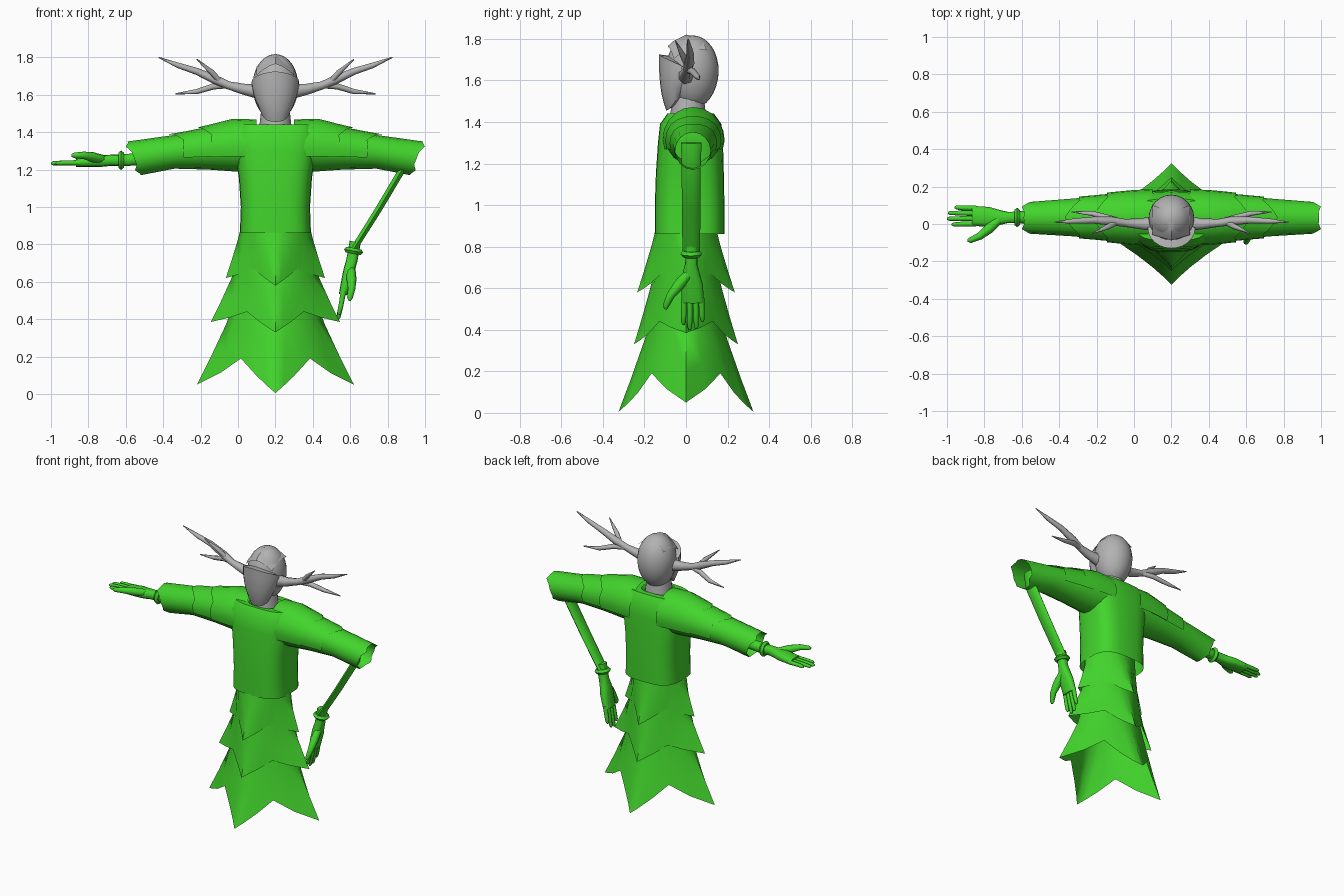
import bpy
import bmesh
import math
from mathutils import Vector, Matrix

if "Cube" in bpy.data.objects:
    bpy.data.objects.remove(bpy.data.objects["Cube"])

CX = 0.2  # body axis


def material(name, rgb):
    m = bpy.data.materials.new(name)
    m.use_nodes = True
    m.diffuse_color = (*rgb, 1)
    m.node_tree.nodes["Principled BSDF"].inputs["Base Color"].default_value = (*rgb, 1)
    return m


GREEN = material("leaf green", (0.055, 0.66, 0.025))
GREY = material("pale grey", (0.45, 0.45, 0.45))


def finish(name, bm, mat, angle=40):
    bmesh.ops.remove_doubles(bm, verts=bm.verts, dist=0.0005)
    bmesh.ops.recalc_face_normals(bm, faces=bm.faces)
    me = bpy.data.meshes.new(name)
    bm.to_mesh(me)
    bm.free()
    ob = bpy.data.objects.new(name, me)
    bpy.context.collection.objects.link(ob)
    me.materials.append(mat)
    bpy.ops.object.select_all(action="DESELECT")
    bpy.context.view_layer.objects.active = ob
    ob.select_set(True)
    bpy.ops.object.shade_smooth_by_angle(angle=math.radians(angle))
    return ob


def loft(bm, rings, closed=True, caps=False):
    rows = [[bm.verts.new(p) for p in r] for r in rings]
    n = len(rows[0])
    for a, b in zip(rows, rows[1:]):
        for i in range(n if closed else n - 1):
            j = (i + 1) % n
            bm.faces.new((a[i], a[j], b[j], b[i]))
    if caps:
        bm.faces.new(rows[0])
        bm.faces.new(rows[-1])


def tube(bm, points, radii, sides=8, side_axis=(0, 1, 0), flat=1.0):
    """Round tube along points; flat squashes it across the side axis."""
    pts = [Vector(p) for p in points]
    rings = []
    for i, p in enumerate(pts):
        d = (pts[min(i + 1, len(pts) - 1)] - pts[max(i - 1, 0)]).normalized()
        v = d.cross(Vector(side_axis)).normalized()
        u = v.cross(d)
        rings.append([p + radii[i] * (u * math.cos(t) + v * flat * math.sin(t))
                      for t in (math.tau * k / sides for k in range(sides))])
    loft(bm, rings, caps=True)


def squircle(t, rx, ry, power):
    c, s = math.cos(t), math.sin(t)
    return (rx * math.copysign(abs(c) ** power, c), ry * math.copysign(abs(s) ** power, s))


# Skirt tiers: pointed hems with a leaf tip on each of the four sides
HEM = [(1, 0, 0), (0.70, 0.28, 0.45), (0.44, 0.51, 1), (0.24, 0.71, 0.5), (0.1, 0.87, 0.2)]


def skirt(name, ztop, top, side_tip, front_tip, zside, zfront, valley):
    quad = []
    for i, (fx, fy, rise) in enumerate(HEM):
        zt = zside if i < 2 else zfront
        quad.append((fx * side_tip, fy * front_tip, zt + (valley - zt) * rise))
    quad.append((0, front_tip, zfront))
    half = quad + [(-x, y, z) for x, y, z in quad[-2::-1]]
    hem = half + [(x, -y, z) for x, y, z in half[-2:0:-1]]
    n = len(hem)
    rings = []
    for f in (0, 0.35, 0.7, 1):
        ring = []
        for k, (hx, hy, hz) in enumerate(hem):
            tx, ty = squircle(math.tau * k / n, *top, 1)
            w = f ** 1.15
            ring.append((CX + tx + (hx - tx) * w, ty + (hy - ty) * w, ztop + (hz - ztop) * f))
        rings.append(ring)
    bm = bmesh.new()
    loft(bm, rings)
    finish(name, bm, GREEN, 60)


skirt("skirt_upper", 0.93, (0.175, 0.135), 0.265, 0.235, 0.62, 0.58, 0.67)
skirt("skirt_middle", 0.74, (0.19, 0.14), 0.345, 0.25, 0.385, 0.33, 0.44)
skirt("skirt_lower", 0.54, (0.2, 0.145), 0.42, 0.325, 0.05, 0.005, 0.19)

# Tunic: half width, front, back at each height
bm = bmesh.new()
rings = []
for z, w, front, back in [(0.86, 0.19, -0.15, 0.185), (1.0, 0.185, -0.15, 0.185),
                          (1.15, 0.195, -0.145, 0.182), (1.3, 0.215, -0.135, 0.178),
                          (1.39, 0.225, -0.125, 0.17), (1.44, 0.2, -0.09, 0.135),
                          (1.44, 0.1, -0.07, 0.1), (1.41, 0.08, -0.06, 0.08)]:
    ring = []
    for k in range(28):
        x, y = squircle(math.tau * k / 28, w, (back - front) / 2, 0.65)
        ring.append((CX + x, y + (back + front) / 2, z))
    rings.append(ring)
loft(bm, rings)
finish("tunic", bm, GREEN, 45)

# Sleeve outline: distance out, bottom, top, front, back
ARM = [(0.1, 1.19, 1.44, -0.1, 0.17), (0.22, 1.19, 1.45, -0.095, 0.165),
       (0.36, 1.2, 1.42, -0.08, 0.15), (0.54, 1.205, 1.385, -0.065, 0.135),
       (0.79, 1.17, 1.35, -0.052, 0.118)]


def arm_at(u):
    for a, b in zip(ARM, ARM[1:]):
        if u <= b[0]:
            f = (u - a[0]) / (b[0] - a[0])
            return [p + (q - p) * f for p, q in zip(a[1:], b[1:])]
    return ARM[-1][1:]


def arm_point(side, u, t, grow=0.0, shift=0.0):
    lo, hi, fr, bk = arm_at(u)
    return (CX + side * (u + shift), (fr + bk) / 2 + ((bk - fr) / 2 + grow) * math.cos(t),
            (lo + hi) / 2 + ((hi - lo) / 2 + grow) * math.sin(t))


def sleeve(name, side):
    bm = bmesh.new()
    rings = []
    for u in (0.1, 0.22, 0.36, 0.54, 0.79):
        slant = 0.035 if u > 0.7 else 0
        rings.append([arm_point(side, u, math.tau * k / 16, 0,
                                slant * (math.sin(math.tau * k / 16) - 1)
                                + (0.02 * (k % 4 == 2) if slant else 0)) for k in range(16)])
    loft(bm, rings)
    finish(name, bm, GREEN, 50)


def shoulder_leaf(name, side, start, end, point, grow, lift):
    """Half shell over the arm with a jagged outer edge."""
    bm = bmesh.new()
    n = 12
    rings = []
    for f in (0, 0.4, 0.75, 1):
        ring = []
        for k in range(n + 1):
            t = -0.35 + (math.pi + 0.7) * k / n
            jag = point * (abs((k % 6) - 3) / 3) - 0.08 * abs(k / 6 - 1) ** 2
            x, y, z = arm_point(side, start + (end + jag - start) * f, t, grow)
            ring.append((x, y, z + lift * (1 - f) * max(0, math.sin(t))))
        rings.append(ring)
    loft(bm, rings, closed=False)
    finish(name, bm, GREEN, 50)


# Hand in local axes: length, width, thickness
def hand(name, wrist, length, thick):
    frame = Matrix((Vector(length), Vector((0, 1, 0)), Vector(thick))).transposed()
    bm = bmesh.new()
    # palm
    rings = []
    for l, w0, w1, t0, t1 in [(-0.05, -0.032, 0.032, -0.03, 0.03), (0.05, -0.03, 0.03, -0.03, 0.03),
                              (0.1, -0.042, 0.042, -0.035, 0.026),
                              (0.15, -0.05, 0.056, -0.036, 0.022), (0.24, -0.045, 0.062, -0.036, 0.008)]:
        ring = []
        for k in range(12):
            x, y = squircle(math.tau * k / 12, (w1 - w0) / 2, (t1 - t0) / 2, 0.75)
            ring.append((l, (w0 + w1) / 2 + x, (t0 + t1) / 2 + y))
        rings.append(ring)
    loft(bm, rings, caps=True)
    # wrist cuff
    tube(bm, [(-0.015, 0, 0), (0, 0, 0), (0.015, 0, 0)], [0.04, 0.052, 0.04], 12)
    # fingers
    for w, reach in ((-0.034, 0.35), (-0.006, 0.375), (0.022, 0.37), (0.049, 0.335)):
        tube(bm, [(0.22, w, -0.014), (0.3, w * 1.05, -0.014), (reach - 0.012, w * 1.1, -0.016),
                  (reach, w * 1.1, -0.017)], [0.0145, 0.013, 0.011, 0.005], 8)
    # thumb
    tube(bm, [(0.1, -0.015, 0.005), (0.15, -0.06, 0.016), (0.2, -0.1, 0.026), (0.25, -0.122, 0.026),
              (0.265, -0.124, 0.026)], [0.024, 0.027, 0.02, 0.015, 0.007], 8, (0, 0, 1))
    for v in bm.verts:
        v.co = frame @ v.co + Vector(wrist)
    finish(name, bm, GREEN, 50)


def antler(name, side):
    bm = bmesh.new()
    branches = [
        ([(0.1, 0, 1.62), (0.17, 0, 1.63), (0.25, 0.005, 1.65), (0.32, 0.015, 1.68),
          (0.42, 0.02, 1.725), (0.52, 0.015, 1.757), (0.625, 0.01, 1.8)],
         [0.04, 0.03, 0.022, 0.025, 0.019, 0.015, 0.003]),
        ([(0.29, 0.01, 1.665), (0.34, -0.015, 1.72), (0.42, -0.05, 1.79)], [0.015, 0.015, 0.003]),
        ([(0.24, 0.005, 1.65), (0.33, 0.03, 1.645), (0.42, 0.055, 1.617), (0.535, 0.065, 1.605)],
         [0.015, 0.017, 0.014, 0.003])]
    for path, radii in branches:
        tube(bm, [(CX + side * u, y, z) for u, y, z in path], radii, 7)
    finish(name, bm, GREY, 60)


for label, s in (("left", 1), ("right", -1)):
    sleeve(label + "_sleeve", s)
    shoulder_leaf(label + "_shoulder_leaf", s, 0.1, 0.36, 0.06, 0.016, 0.012)
    shoulder_leaf(label + "_upper_arm_leaf", s, 0.2, 0.51, 0.06, 0.008, 0.0)
    antler(label + "_antler", s)

hand("right_hand", (-0.625, 0.035, 1.25), (-1, 0, 0), (0, 0, 1))
hand("left_hand", (0.618, 0.025, 0.765), (-0.18, 0, -0.984), (0.984, 0, -0.18))

# Forearms: one inside its sleeve, one hanging as a thin strap
bm = bmesh.new()
tube(bm, [(-0.62, 0.035, 1.25), (-0.3, 0.035, 1.27)], [0.033, 0.04], 10)
finish("right_forearm", bm, GREEN)
bm = bmesh.new()
tube(bm, [(0.615, 0.025, 0.77), (0.75, 0.025, 0.985), (0.875, 0.025, 1.195), (0.89, 0.025, 1.3)],
     [0.042, 0.045, 0.046, 0.05], 10, flat=0.42)
finish("left_forearm", bm, GREEN)

# Neck
bm = bmesh.new()
tube(bm, [(CX, 0.01, 1.37), (CX, 0.01, 1.44), (CX, 0.01, 1.53)], [0.095, 0.085, 0.075], 16)
finish("neck", bm, GREY)


def egg(name, centre, size, squeeze, keep=None):
    bm = bmesh.new()
    bmesh.ops.create_uvsphere(bm, u_segments=24, v_segments=16, radius=1)
    if keep:
        cut = bmesh.ops.bisect_plane(bm, geom=bm.verts[:] + bm.edges[:] + bm.faces[:],
                                     plane_co=(0, keep[0], 0), plane_no=keep[1:], clear_outer=True)
        bmesh.ops.contextual_create(bm, geom=[e for e in cut["geom_cut"]
                                              if isinstance(e, bmesh.types.BMEdge)])
    for v in bm.verts:
        k = 1 + squeeze * v.co.z
        v.co = Vector((v.co.x * size[0] * k, v.co.y * size[1] * k, v.co.z * size[2])) + Vector(centre)
    return finish(name, bm, GREY, 50)


egg("head", (CX, 0.03, 1.64), (0.122, 0.127, 0.177), 0.04)

# Face mask: curved shield with a peaked brow and a narrow chin
bm = bmesh.new()
rings = []
for f in (0, 0.12, 0.3, 0.5, 0.7, 0.85, 1):
    ring = []
    for k in range(13):
        a = -1 + k / 6
        low = 1.455 + 0.10 * abs(a) ** 2.5
        high = 1.725 - 0.055 * abs(a) ** 1.5
        z = low + (high - low) * f
        w = 0.127 * (1 - 0.35 * (1 - f) ** 2.5)
        depth = 0.11 - 0.035 * (1 - f) ** 3
        ring.append((CX + w * math.sin(a * math.pi / 2), -0.02 - depth * math.cos(a * math.pi / 2), z))
    rings.append(ring)
# brow shelf and chin underside close back onto the head
rings.append([(CX + (x - CX) * 0.8, y * 0.35, z - 0.01) for x, y, z in rings[-1]])
rings.insert(0, [(CX + (x - CX) * 0.8, y * 0.4, z + 0.03) for x, y, z in rings[0]])
loft(bm, rings, closed=False)
finish("face_mask", bm, GREY, 40)

# Crest plate over the brow
bm = bmesh.new()
rings = []
for y, top, drop in ((-0.088, 1.765, 0.05), (-0.06, 1.79, 0.055), (0.0, 1.82, 0.06), (0.07, 1.805, 0.05)):
    rings.append([(CX + 0.1 * a, y + 0.03 * abs(a), top - drop * abs(a) ** 1.4 - 0.01 * a * a)
                  for a in (-1, -0.66, -0.33, 0, 0.33, 0.66, 1)])
loft(bm, rings, closed=False)
finish("head_crest", bm, GREY, 40)
